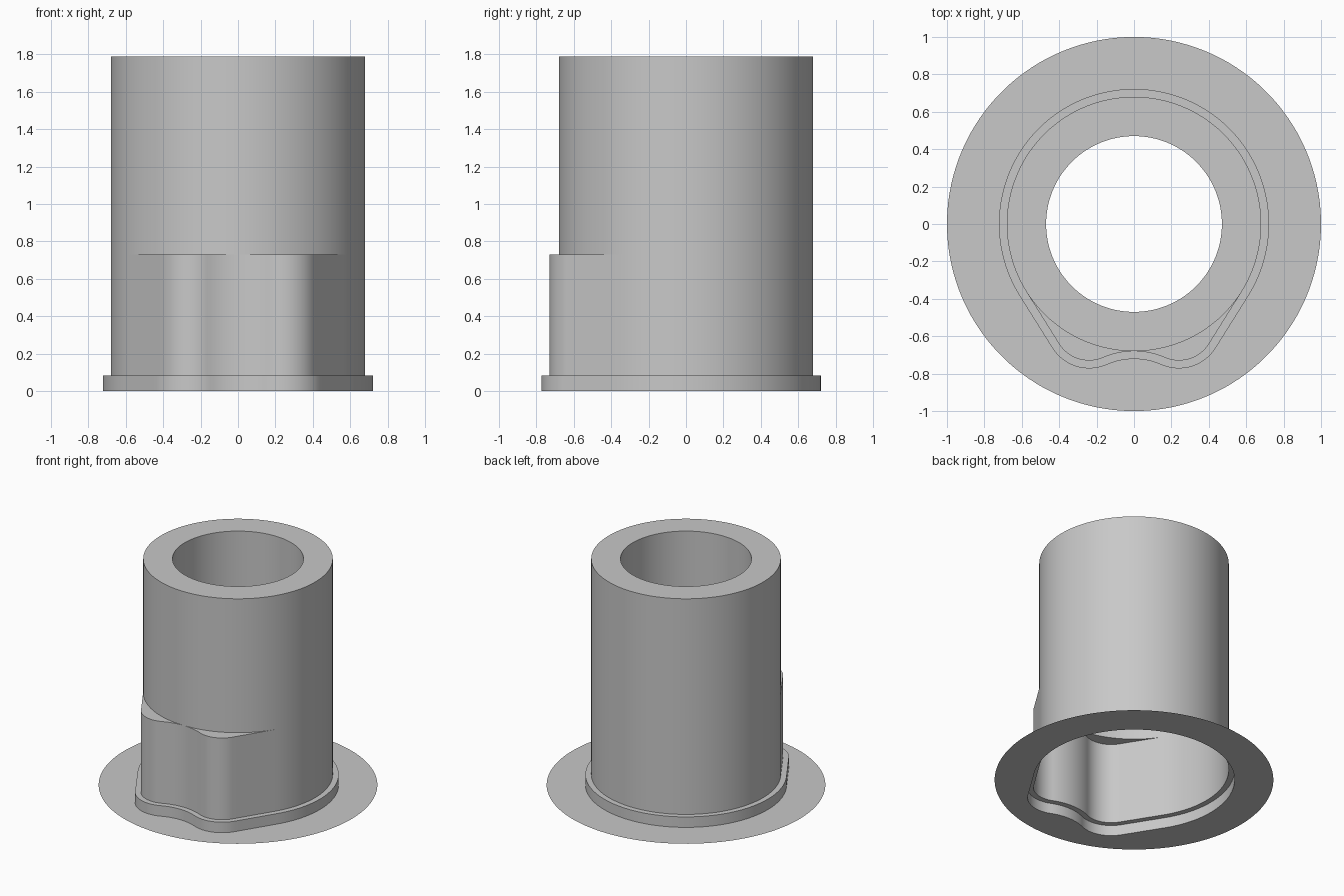
import bpy
from math import sin, cos, radians, degrees, atan2
from mathutils import Vector
import bmesh

if "Cube" in bpy.data.objects:
    bpy.data.objects.remove(bpy.data.objects["Cube"], do_unlink=True)

grey = bpy.data.materials.new("plain_grey")
grey.use_nodes = True
colour = (0.58, 0.58, 0.58, 1)
grey.diffuse_color = colour
grey.node_tree.nodes["Principled BSDF"].inputs["Base Color"].default_value = colour

BODY_R, BORE_R, PLATE_R = 0.68, 0.47, 1.0
FOOT_Z, LEDGE_Z, TOP_Z, BORE_Z = 0.083, 0.73, 1.79, 0.9
LOBE = Vector((0.24, -0.54))       # centre of the rounded front lobe
LOBE_R, DIP_R = 0.19, 0.41         # lobe and the hollow between the lobes
DIP = Vector((0, -BODY_R - DIP_R))
TANGENT = -32                      # direction of the straight flank's normal


def arc(centre, radius, start, end, count):
    angles = [radians(start + (end - start) * i / count) for i in range(count + 1)]
    return [centre + Vector((cos(a), sin(a))) * radius for a in angles]


def outline(offset=0.0):
    """Round body with two front lobes, grown outward by offset."""
    toward = LOBE - DIP
    turn = degrees(atan2(toward.y, toward.x))
    half = arc(DIP, DIP_R - offset, 90, turn, 10)
    half += arc(LOBE, LOBE_R + offset, turn - 180, TANGENT, 20)[1:]
    body = arc(Vector((0, 0)), BODY_R + offset, TANGENT, 90, 44)
    half += [half[-1].lerp(body[0], i / 10) for i in range(1, 10)] + body
    return half + [Vector((-p.x, p.y)) for p in half[-2:0:-1]]


def circle(radius):
    return [p.normalized() * radius for p in outline()]


def loft(name, rings):
    """Skin a stack of (loop, height) rings as an open sheet."""
    bm = bmesh.new()
    rows = [[bm.verts.new((p.x, p.y, z)) for p in loop] for loop, z in rings]
    for low, high in zip(rows, rows[1:]):
        n = len(low)
        for i in range(n):
            j = (i + 1) % n
            bm.faces.new((low[i], low[j], high[j], high[i]))
    bmesh.ops.remove_doubles(bm, verts=bm.verts, dist=0.0001)
    mesh = bpy.data.meshes.new(name)
    bm.to_mesh(mesh)
    bm.free()
    mesh.materials.append(grey)
    obj = bpy.data.objects.new(name, mesh)
    bpy.context.collection.objects.link(obj)
    bpy.ops.object.select_all(action="DESELECT")
    obj.select_set(True)
    bpy.context.view_layer.objects.active = obj
    bpy.ops.object.shade_smooth_by_angle(angle=radians(30))
    return obj


foot, wall = outline(0.042), outline()
body, bore = circle(BODY_R), circle(BORE_R)

# Flat sheet around the opening
loft("base_plate", [(circle(PLATE_R), 0), (foot, 0)])
# Low rim with its narrow step
loft("foot_rim", [(foot, 0), (foot, FOOT_Z), (wall, FOOT_Z)])
# Lobed lower wall and the ledge on top of the lobes
loft("lower_wall", [(wall, FOOT_Z), (wall, LEDGE_Z), (body, LEDGE_Z)])
# Round upper wall, top ring and the bore
loft("upper_wall", [(body, LEDGE_Z), (body, TOP_Z)])
loft("top_ring", [(body, TOP_Z), (bore, TOP_Z)])
loft("bore_wall", [(bore, TOP_Z), (bore, BORE_Z)])
